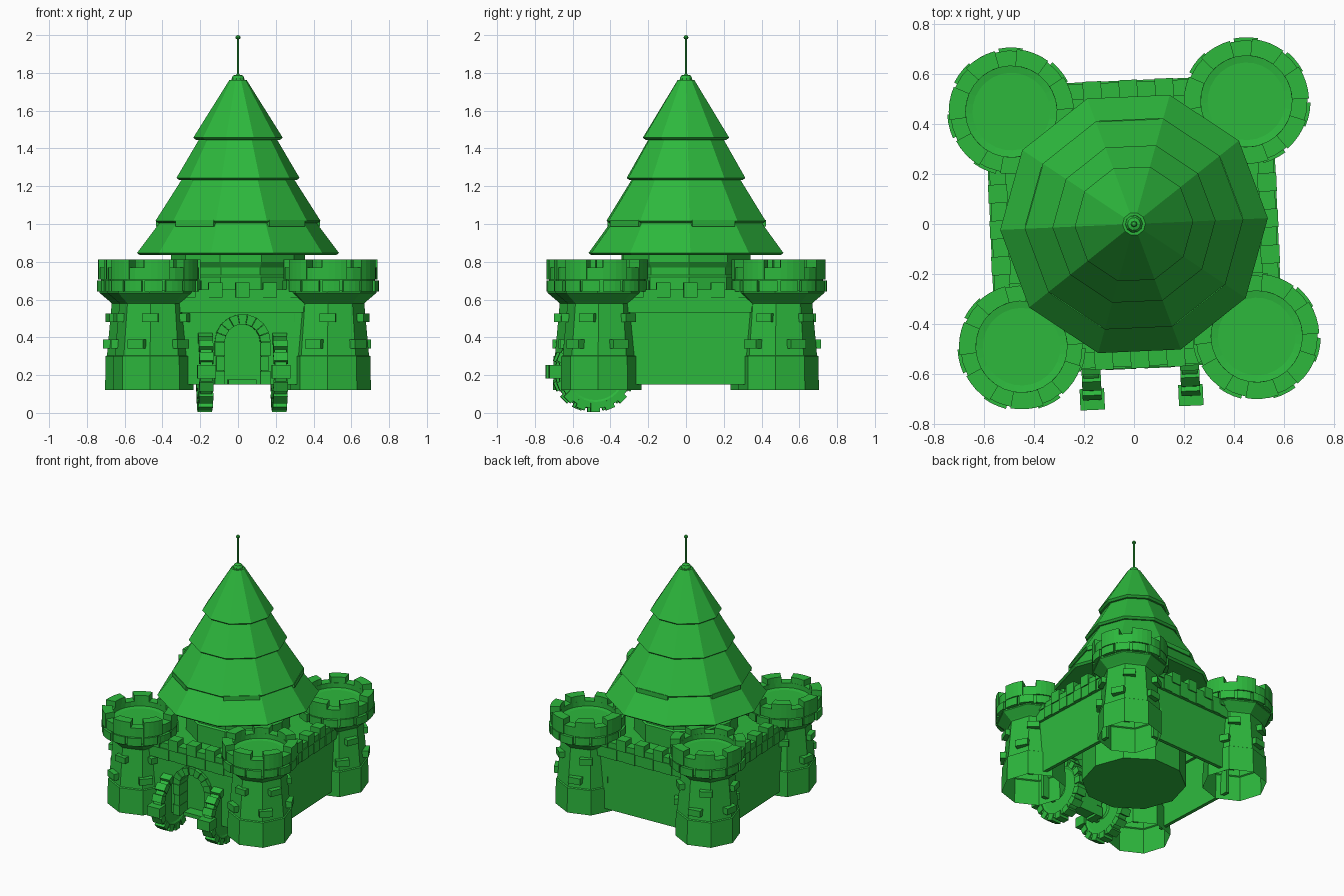
import bpy, bmesh, math
from mathutils import Matrix

if "Cube" in bpy.data.objects:
    bpy.data.objects.remove(bpy.data.objects["Cube"])

green = bpy.data.materials.new("leaf_green")
green.diffuse_color = (0.026, 0.48, 0.046, 1)
green.use_nodes = True
green.node_tree.nodes["Principled BSDF"].inputs["Base Color"].default_value = green.diffuse_color
TURN = Matrix.Rotation(math.radians(2.5), 4, 'Z')  # whole castle is slightly turned


def finish(name, bm, place=Matrix()):
    bmesh.ops.remove_doubles(bm, verts=bm.verts, dist=1e-5)
    bmesh.ops.recalc_face_normals(bm, faces=bm.faces)
    me = bpy.data.meshes.new(name)
    bm.to_mesh(me)
    bm.free()
    me.transform(TURN @ place)
    me.materials.append(green)
    ob = bpy.data.objects.new(name, me)
    bpy.context.collection.objects.link(ob)
    return ob


def lathe(bm, profile, n, deg=0.0):
    """Revolve (radius, z) points into an n-sided solid."""
    rings = []
    for r, z in profile:
        if r == 0:
            rings.append([bm.verts.new((0, 0, z))] * n)
        else:
            rings.append([bm.verts.new((r * math.cos(a), r * math.sin(a), z))
                          for a in (math.radians(deg) + math.tau * i / n for i in range(n))])
    for lo, hi in zip(rings, rings[1:]):
        for i in range(n):
            j = (i + 1) % n
            loop = list(dict.fromkeys((lo[i], lo[j], hi[j], hi[i])))
            if len(loop) > 2:
                bm.faces.new(loop)


def box(bm, x0, x1, y0, y1, z0, z1, m=Matrix()):
    t = Matrix.Translation(((x0 + x1) / 2, (y0 + y1) / 2, (z0 + z1) / 2))
    s = Matrix.Diagonal((x1 - x0, y1 - y0, z1 - z0, 1))
    bmesh.ops.create_cube(bm, size=1, matrix=m @ t @ s)


def arc_block(bm, r0, r1, h0, h1, a0, a1, steps=3, m=Matrix()):
    """Curved block between two radii, heights and angles (degrees)."""
    secs = []
    for i in range(steps + 1):
        a = math.radians(a0 + (a1 - a0) * i / steps)
        secs.append([bm.verts.new(m @ Matrix.Translation((r * math.cos(a), r * math.sin(a), h)).translation)
                     for r, h in ((r0, h0), (r1, h0), (r1, h1), (r0, h1))])
    for s, t in zip(secs, secs[1:]):
        for k in range(4):
            bm.faces.new((s[k], s[(k + 1) % 4], t[(k + 1) % 4], t[k]))
    bm.faces.new(secs[0])
    bm.faces.new(secs[-1][::-1])


def rot(deg):
    return Matrix.Rotation(math.radians(deg), 4, 'Z')


def arch_outline(r, zc, z0, n=10):
    return [(-r, z0)] + [(-r * math.cos(math.pi * i / n), zc + r * math.sin(math.pi * i / n))
                         for i in range(n + 1)] + [(r, z0)]


# Corner towers (hollow below) with corbels, battlements and jutting stones
for tx, ty in ((1, 1), (-1, 1), (-1, -1), (1, -1)):
    place = Matrix.Translation((tx * 0.47, ty * 0.47, 0))
    label = ("right" if tx > 0 else "left") + ("_back" if ty > 0 else "_front")
    bm = bmesh.new()
    lathe(bm, [(0.214, 0.12), (0.212, 0.30), (0.204, 0.305), (0.179, 0.58),
               (0.19, 0.59), (0.243, 0.635), (0.243, 0.65), (0, 0.65)], 8, -97)
    finish("tower_" + label, bm, place)
    bm = bmesh.new()
    lathe(bm, [(0, 0.645), (0.236, 0.645), (0.236, 0.705), (0.244, 0.705), (0.244, 0.77),
               (0.182, 0.77), (0.182, 0.735), (0.155, 0.73), (0, 0.73)], 28)
    for i in range(7):
        a = i * 360 / 7
        arc_block(bm, 0.182, 0.25, 0.705, 0.812, a, a + 31, 4)
    for i in range(14):
        a = i * 360 / 14
        arc_block(bm, 0.2, 0.256 if i % 2 else 0.25, 0.643, 0.70, a, a + 22, 3)
    finish("tower_crown_" + label, bm, place)
    bm = bmesh.new()
    for i in range(5):
        box(bm, 0.15, 0.207, -0.042, 0.042, 0.482, 0.525, rot(-97 + 72 * i))
        box(bm, 0.15, 0.22, -0.045, 0.045, 0.342, 0.388, rot(-118 + 72 * i))
    finish("tower_stones_" + label, bm, place)

# Curtain walls, open underneath, with an arched gate opening
walls = []
for k, side in enumerate(("front", "right", "back", "left")):
    bm = bmesh.new()
    box(bm, -0.33, 0.33, -0.55, -0.525, 0.15, 0.60, rot(90 * k))
    walls.append(finish("curtain_wall_" + side, bm))
bm = bmesh.new()
pts = arch_outline(0.1, 0.375, 0.10)
front = [bm.verts.new((x, -0.7, z)) for x, z in pts]
back = [bm.verts.new((x, -0.46, z)) for x, z in pts]
bm.faces.new(front)
bm.faces.new(back[::-1])
for i in range(len(pts)):
    j = (i + 1) % len(pts)
    bm.faces.new((front[i], back[i], back[j], front[j]))
cutter = finish("gate_cutter", bm)
cutter.hide_render = True
cutter.hide_set(True)
cut = walls[0].modifiers.new("gate", 'BOOLEAN')
cut.object = cutter
cut.solver = 'EXACT'

# Walkway deck behind the battlements
bm = bmesh.new()
bm.faces.new([bm.verts.new((x, y, 0.595)) for x, y in ((-.53, -.53), (.53, -.53), (.53, .53), (-.53, .53))])
finish("walkway_deck", bm)

# Wall battlements: low stepped stones over a band of facing stones
bm = bmesh.new()
for k in range(4):
    m = rot(90 * k)
    box(bm, -0.36, 0.36, -0.568, -0.505, 0.532, 0.652, m)
    for i in range(-2, 3):
        c = i * 0.144
        box(bm, c - 0.037, c + 0.037, -0.576, -0.5, 0.61, 0.69, m)
        box(bm, c + 0.036, c + 0.108, -0.574, -0.52, 0.533, 0.612, m)
finish("wall_battlements", bm)

# Gate surround, door leaf and threshold
upright = Matrix.Translation((0, 0, 0.375)) @ Matrix.Rotation(math.radians(90), 4, 'X')
bm = bmesh.new()
for i in range(9):
    arc_block(bm, 0.095, 0.148, 0.47, 0.578 if i % 2 else 0.57, i * 20 + 0.5, i * 20 + 19.5, 1, upright)
for s in (-1, 1):
    for i in range(3):
        x = sorted((s * 0.095, s * (0.14 if i % 2 else 0.148)))
        box(bm, *x, -0.57, -0.47, 0.15 + 0.075 * i, 0.223 + 0.075 * i)
finish("gate_arch", bm)
bm = bmesh.new()
bm.faces.new([bm.verts.new((x, -0.472, z)) for x, z in arch_outline(0.1, 0.375, 0.15)])
finish("gate_door", bm)
bm = bmesh.new()
box(bm, -0.075, 0.075, -0.55, -0.47, 0.15, 0.178)
finish("gate_threshold", bm)

# Toothed wheels beside the gate
for side in (-1, 1):
    axle = Matrix.Translation((side * 0.197, -0.49, 0.218)) @ Matrix.Rotation(math.radians(90), 4, 'Y')
    bm = bmesh.new()
    lathe(bm, [(0, -0.036), (0.05, -0.036), (0.06, -0.026), (0.15, -0.026), (0.16, -0.031), (0.195, -0.031),
               (0.195, 0.031), (0.16, 0.031), (0.15, 0.026), (0.06, 0.026), (0.05, 0.036), (0, 0.036)], 32)
    for i in range(16):
        box(bm, 0.165, 0.212, -0.025, 0.025, -0.038, 0.038, rot(22.5 * i))
    box(bm, -0.035, 0.035, -0.245, -0.16, -0.049, 0.049)
    finish("wheel_" + ("right" if side > 0 else "left"), bm, axle)

# Central keep
bm = bmesh.new()
lathe(bm, [(0, 0.15), (0.345, 0.15), (0.345, 0.72), (0.335, 0.73), (0.335, 0.77),
           (0.355, 0.80), (0.355, 0.85), (0, 0.85)], 10)
finish("keep", bm)

# Stacked ten-sided roof tiers: lower radius, lower z, upper radius, upper z
for i, (r0, z0, r1, z1) in enumerate(((0.535, 0.835, 0.405, 1.02), (0.437, 1.005, 0.295, 1.24),
                                      (0.326, 1.232, 0.205, 1.45), (0.237, 1.445, 0.046, 1.762))):
    bm = bmesh.new()
    lathe(bm, [(0, z0), (r0 - 0.015, z0), (r0, z0 + 0.012), (r1, z1), (0, z1)], 10)
    if i == 1:  # uneven lower edge
        for k in range(0, 10, 2):
            box(bm, 0.36, 0.418, -0.12, 0.12, 0.988, 1.02, rot(36 * k + 18))
    finish("roof_tier_%d" % (i + 1), bm)

# Spire cap, pole and ball
bm = bmesh.new()
lathe(bm, [(0, 1.755), (0.036, 1.755), (0.033, 1.772), (0.026, 1.786), (0.012, 1.79), (0.006, 1.795),
           (0.006, 1.978), (0.012, 1.982), (0.0135, 1.989), (0.009, 1.997), (0, 2.0)], 10)
finish("spire", bm)
